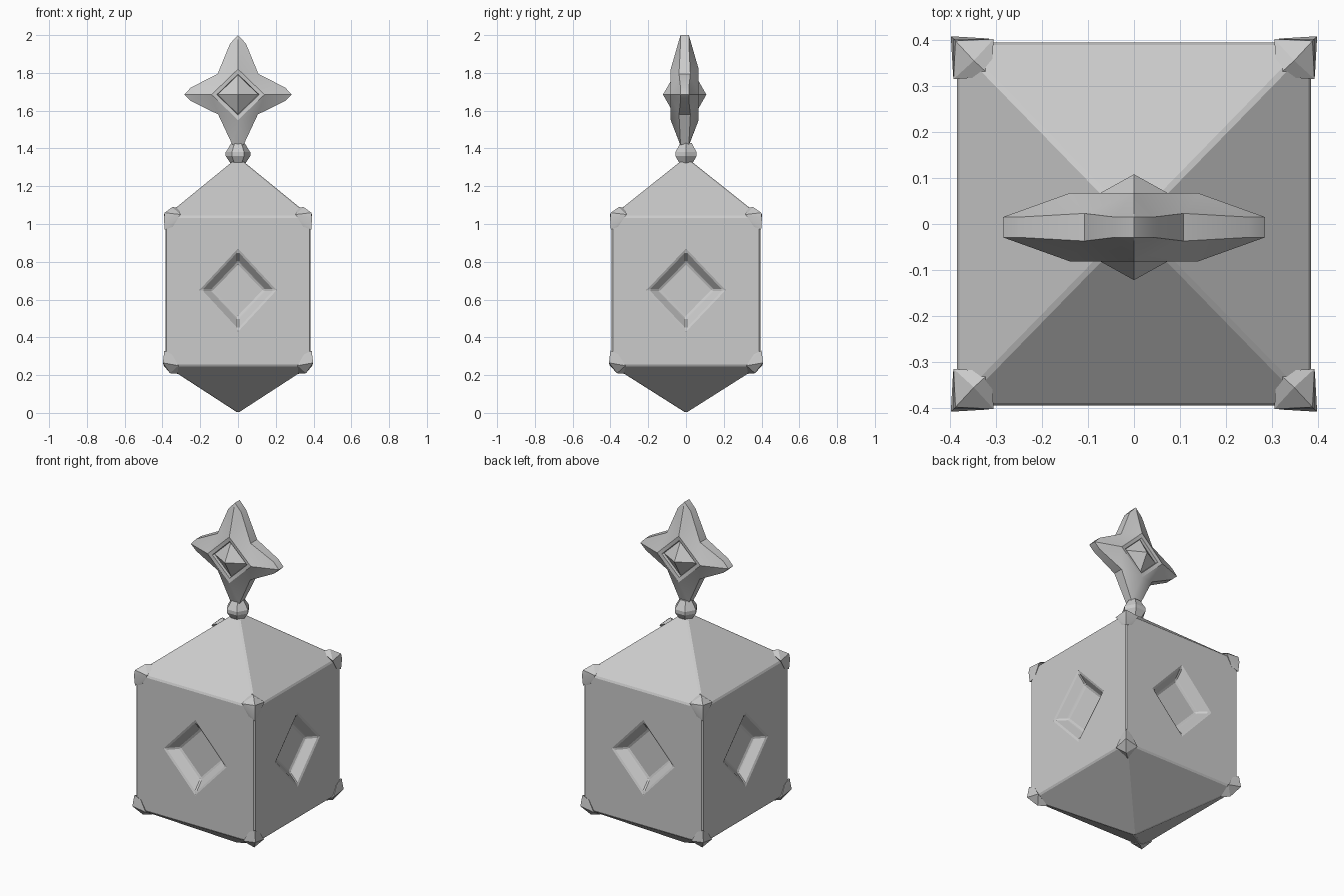
import bpy, bmesh, math
from mathutils import Vector, Matrix

if "Cube" in bpy.data.objects:
    bpy.data.objects.remove(bpy.data.objects["Cube"])

stone = bpy.data.materials.new("grey stone")
stone.diffuse_color = (0.6, 0.6, 0.6, 1)
stone.use_nodes = True
stone.node_tree.nodes["Principled BSDF"].inputs["Base Color"].default_value = stone.diffuse_color


def finish(name, bm, smooth=None):
    bmesh.ops.remove_doubles(bm, verts=bm.verts, dist=0.0005)
    bmesh.ops.recalc_face_normals(bm, faces=bm.faces)
    me = bpy.data.meshes.new(name)
    bm.to_mesh(me)
    bm.free()
    me.materials.append(stone)
    ob = bpy.data.objects.new(name, me)
    bpy.context.collection.objects.link(ob)
    if smooth:
        bpy.ops.object.select_all(action='DESELECT')
        bpy.context.view_layer.objects.active = ob
        ob.select_set(True)
        bpy.ops.object.shade_smooth_by_angle(angle=math.radians(smooth))
    return ob


def face(bm, pts):
    bm.faces.new([bm.verts.new(p) for p in pts])


# Body: four recessed walls, pointed roof and pointed base
W, Z0, Z1, ZC = 0.385, 0.25, 1.04, 0.65
bm = bmesh.new()


def diamond(r, h, y, z=ZC):
    return [Vector(p) for p in ((0, y, z - h), (r, y, z), (0, y, z + h), (-r, y, z))]


for k in range(4):
    rot = Matrix.Rotation(k * math.pi / 2, 3, 'Z')

    def add(*pts):
        face(bm, [rot @ Vector(p) for p in pts])

    c = [(-W, -W, Z0), (W, -W, Z0), (W, -W, Z1), (-W, -W, Z1)]
    rim = diamond(0.195, 0.21, -W)
    lip = diamond(0.15, 0.16, -W + 0.045)
    floor = diamond(0.14, 0.145, -W + 0.055)
    for i in range(4):
        j = (i + 1) % 4
        add(c[i], c[j], rim[i])
        add(c[j], rim[j], rim[i])
        add(rim[i], rim[j], lip[j], lip[i])
        add(lip[i], lip[j], floor[j], floor[i])
    add(*floor)
    t = 0.03
    add(c[3], c[2], (t, -t, 1.33), (-t, -t, 1.33))
    add(c[0], c[1], (0, 0, 0))
face(bm, [(-0.03, -0.03, 1.33), (0.03, -0.03, 1.33), (0.03, 0.03, 1.33), (-0.03, 0.03, 1.33)])
body = finish("lantern_body", bm)
body.scale.y = 1.025
bev = body.modifiers.new("worn edges", 'BEVEL')
bev.width, bev.segments, bev.limit_method = 0.007, 1, 'ANGLE'
bev.angle_limit = math.radians(40)

# Faceted caps on the eight corners
upper = [(0.388, 0.398, 1.06), (0.392, 0.402, 1.03), (0.392, 0.315, 1.05), (0.305, 0.402, 1.05),
         (0.31, 0.32, 1.085), (0.348, 0.355, 1.09), (0.385, 0.36, 0.985), (0.345, 0.395, 0.985),
         (0.388, 0.398, 0.97)]
lower = [(0.39, 0.40, 0.33), (0.398, 0.408, 0.265), (0.393, 0.32, 0.25), (0.315, 0.403, 0.25),
         (0.32, 0.33, 0.207), (0.36, 0.365, 0.21), (0.388, 0.36, 0.31), (0.35, 0.398, 0.31)]
for label, pts in (("upper", upper), ("lower", lower)):
    for sx in (-1, 1):
        for sy in (-1, 1):
            bm = bmesh.new()
            for x, y, z in pts:
                bm.verts.new((sx * x, sy * y, z))
            res = bmesh.ops.convex_hull(bm, input=bm.verts)
            bmesh.ops.delete(bm, geom=[v for v in bm.verts if not v.link_faces], context='VERTS')
            finish(label + "_corner_cap", bm, 25)

# Six-sided neck bead
bm = bmesh.new()
rings = [(0.035, 1.315), (0.065, 1.36), (0.065, 1.38), (0.034, 1.43)]
hexa = [[(r * math.cos(a * math.pi / 3), r * math.sin(a * math.pi / 3), z) for a in range(6)]
        for r, z in rings]
for a, b in zip(hexa, hexa[1:]):
    for i in range(6):
        j = (i + 1) % 6
        face(bm, [a[i], a[j], b[j], b[i]])
face(bm, hexa[0])
face(bm, hexa[-1])
finish("neck_bead", bm)

# Four-pointed star: each tip is a shoulder, point, shoulder, then a valley
CZ, Y0 = 1.685, -0.007
tips = [[(-0.03, 1.42), (0, 1.415), (0.03, 1.42)],
        [(0.25, 1.652), (0.285, 1.685), (0.25, 1.722)],
        [(0.042, 1.955), (0, 2.0), (-0.042, 1.955)],
        [(-0.25, 1.722), (-0.285, 1.685), (-0.25, 1.652)]]
valleys = [(0.105, 1.58), (0.108, 1.795), (-0.108, 1.795), (-0.105, 1.58)]
bm = bmesh.new()
for s in (-1, 1):
    def edge(p, t=0.022):
        return (p[0], Y0 + s * t, p[1])

    frame = diamond(0.14, 0.135, Y0 + s * 0.074, CZ)
    step = diamond(0.112, 0.108, Y0 + s * 0.07, CZ)
    gem = diamond(0.108, 0.104, Y0 + s * 0.055, CZ)
    for i in range(4):
        j = (i + 1) % 4
        a, b, c = [edge(p) for p in tips[i]]
        v, n = edge(valleys[i], 0.03), edge(tips[j][0])
        for tri in ((a, b, frame[i]), (b, c, frame[i]), (c, v, frame[i]),
                    (v, frame[j], frame[i]), (v, n, frame[j]),
                    (gem[i], gem[j], (0, Y0 + s * 0.115, CZ))):
            face(bm, tri)
        face(bm, [frame[i], frame[j], step[j], step[i]])
        face(bm, [step[i], step[j], gem[j], gem[i]])
# Rim joining the front and back of the star
outline = []
for i in range(4):
    outline += [(p, 0.022) for p in tips[i]] + [(valleys[i], 0.03)]
for (p, tp), (q, tq) in zip(outline, outline[1:] + outline[:1]):
    face(bm, [(p[0], Y0 - tp, p[1]), (q[0], Y0 - tq, q[1]),
              (q[0], Y0 + tq, q[1]), (p[0], Y0 + tp, p[1])])
finish("star_finial", bm, 32)
